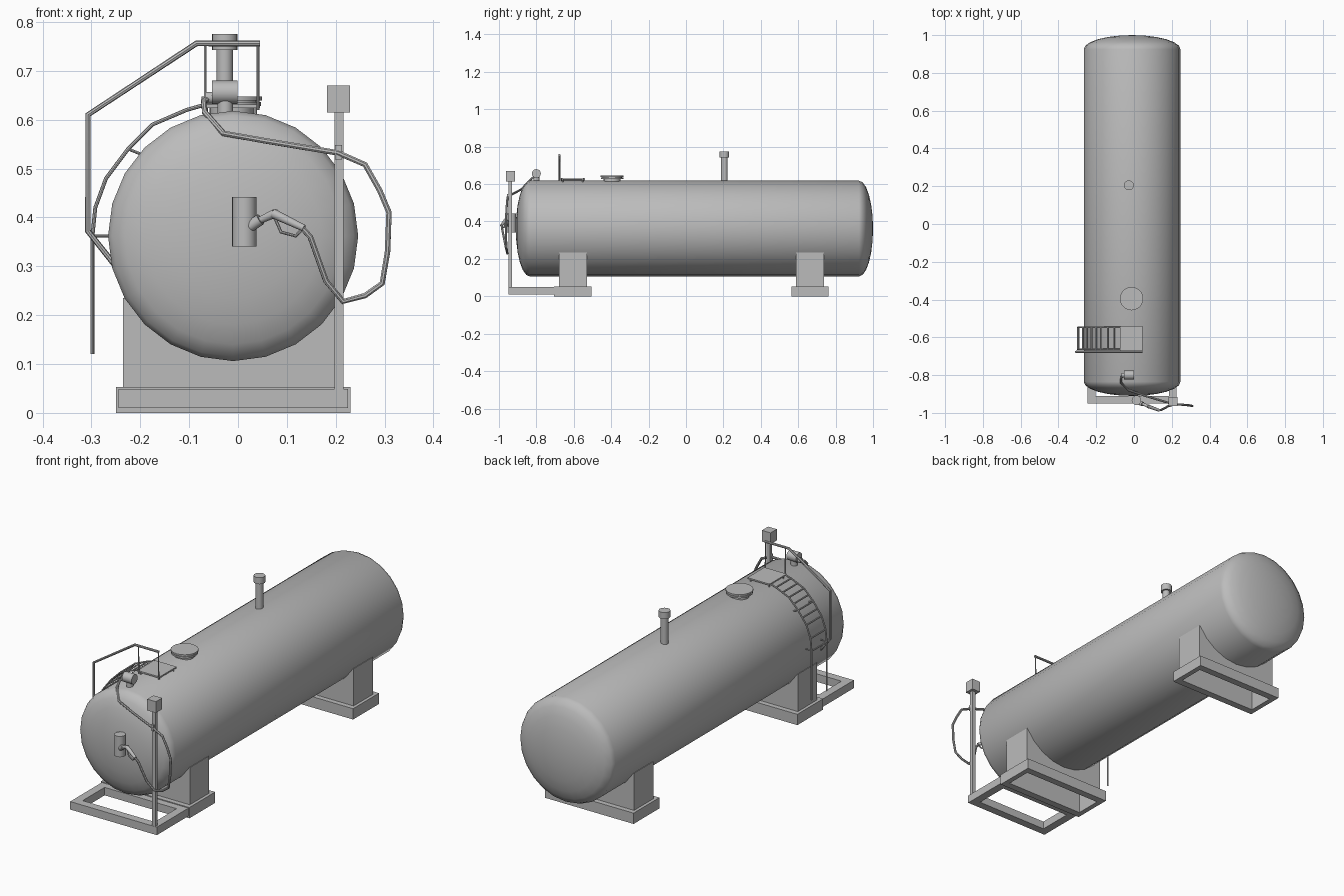
import bpy, bmesh, math
from mathutils import Vector, Matrix

if "Cube" in bpy.data.objects:
    bpy.data.objects.remove(bpy.data.objects["Cube"])

grey = bpy.data.materials.new("plain_grey")
grey.use_nodes = True
COLOUR = (0.5, 0.5, 0.5, 1)
grey.diffuse_color = COLOUR
grey.node_tree.nodes["Principled BSDF"].inputs["Base Color"].default_value = COLOUR

CX, CZ, R = -0.01, 0.362, 0.256  # tank axis and radius


def finish(name, bm, smooth=False):
    bmesh.ops.recalc_face_normals(bm, faces=bm.faces)
    mesh = bpy.data.meshes.new(name)
    bm.to_mesh(mesh)
    bm.free()
    mesh.materials.append(grey)
    ob = bpy.data.objects.new(name, mesh)
    bpy.context.collection.objects.link(ob)
    if smooth:
        bpy.ops.object.select_all(action='DESELECT')
        ob.select_set(True)
        bpy.context.view_layer.objects.active = ob
        bpy.ops.object.shade_smooth_by_angle(angle=math.radians(35))
    return ob


def add_box(bm, x, y, z):
    lo, hi = Vector((x[0], y[0], z[0])), Vector((x[1], y[1], z[1]))
    m = Matrix.Translation((lo + hi) / 2) @ Matrix.Diagonal((*(hi - lo), 1))
    bmesh.ops.create_cube(bm, size=1, matrix=m)


def box(name, x, y, z):
    bm = bmesh.new()
    add_box(bm, x, y, z)
    return finish(name, bm)


def ring(name, x, y, z, wx, wy):
    """Open rectangular frame made of four bars."""
    bm = bmesh.new()
    for ya, yb in ((y[0], y[0] + wy), (y[1] - wy, y[1])):
        add_box(bm, x, (ya, yb), z)
    for xa, xb in ((x[0], x[0] + wx), (x[1] - wx, x[1])):
        add_box(bm, (xa, xb), (y[0] + wy, y[1] - wy), z)
    return finish(name, bm)


def add_rod(bm, a, b, r1, r2=None, sides=16):
    a, b = Vector(a), Vector(b)
    d = b - a
    m = Matrix.Translation((a + b) / 2) @ d.to_track_quat('Z', 'Y').to_matrix().to_4x4()
    bmesh.ops.create_cone(bm, cap_ends=True, segments=sides, radius1=r1,
                          radius2=r1 if r2 is None else r2, depth=d.length, matrix=m)


def rods(name, pairs, r, sides=16):
    bm = bmesh.new()
    for a, b in pairs:
        add_rod(bm, a, b, r, sides=sides)
    return finish(name, bm, True)


def stack(name, x, y, levels):
    """Upright stack of discs given as (bottom, top, radius)."""
    bm = bmesh.new()
    for z0, z1, r in levels:
        add_rod(bm, (x, y, z0), (x, y, z1), r, sides=20)
    return finish(name, bm, True)


def pipe(name, pts, r):
    """Bent tube through the points."""
    cu = bpy.data.curves.new(name, 'CURVE')
    cu.dimensions = '3D'
    cu.bevel_depth, cu.bevel_resolution, cu.use_fill_caps = r, 2, True
    sp = cu.splines.new('POLY')
    sp.points.add(len(pts) - 1)
    for p, co in zip(sp.points, pts):
        p.co = (*co, 1)
    cu.materials.append(grey)
    ob = bpy.data.objects.new(name, cu)
    bpy.context.collection.objects.link(ob)
    bpy.ops.object.select_all(action='DESELECT')
    ob.select_set(True)
    bpy.context.view_layer.objects.active = ob
    bpy.ops.object.convert(target='MESH')
    bpy.ops.object.shade_smooth_by_angle(angle=math.radians(35))


# Tank: cylinder with shallow elliptical ends
Y0, Y1, DOME, SIDES, STEPS = -0.835, 0.925, 0.075, 24, 6
arc = [math.pi / 2 * i / STEPS for i in range(STEPS)]
profile = [(Y0 - DOME * math.sin(a), R * math.cos(a)) for a in reversed(arc)]
profile += [(Y1 + DOME * math.sin(a), R * math.cos(a)) for a in arc]
bm = bmesh.new()
loops = []
for y, r in profile:
    loops.append([bm.verts.new((CX + r * math.sin(t), y, CZ + r * math.cos(t)))
                  for t in (math.tau * k / SIDES for k in range(SIDES))])
for la, lb in zip(loops, loops[1:]):
    for k in range(SIDES):
        j = (k + 1) % SIDES
        bm.faces.new((la[k], la[j], lb[j], lb[k]))
for loop, y in ((loops[0], Y0 - DOME), (loops[-1], Y1 + DOME)):
    tip = bm.verts.new((CX, y, CZ))
    for k in range(SIDES):
        bm.faces.new((loop[k], loop[(k + 1) % SIDES], tip))
finish("tank", bm, True)

# Saddles: open box on a hollow base frame
for side, y in (("front", -0.605), ("back", 0.663)):
    ring(side + "_base", (-0.25, 0.23), (y - 0.1, y + 0.1), (0, 0.053), 0.025, 0.035)
    ring(side + "_saddle", (-0.235, 0.215), (y - 0.075, y + 0.075), (0.04, 0.235), 0.01, 0.01)

# Front skid and display post
ring("front_skid", (-0.245, 0.225), (-0.95, -0.7), (0.01, 0.049), 0.04, 0.04)
box("post", (0.197, 0.216), (-0.949, -0.93), (0.045, 0.62))
box("post_head", (0.182, 0.229), (-0.963, -0.915), (0.615, 0.67))
box("hose_clip", (0.198, 0.213), (-0.957, -0.945), (0.518, 0.548))

# Vent pipe and manhole
stack("vent", -0.027, 0.205, ((0.6, 0.745, 0.017), (0.743, 0.775, 0.026)))
stack("manhole", -0.013, -0.395, ((0.6, 0.632, 0.045), (0.628, 0.636, 0.06), (0.639, 0.647, 0.062),
                                  (0.63, 0.642, 0.052)))

# Filling valve
stack("valve_neck", -0.026, -0.8, ((0.58, 0.64, 0.016),))
rods("valve_body", [((-0.053, -0.8, 0.656), (-0.001, -0.8, 0.656))], 0.024)
rods("valve_outlet", [((-0.066, -0.8, 0.645), (-0.05, -0.8, 0.645))], 0.012)

# Hose from valve over the post clip and around to the nozzle
pipe("hose", [(-0.058, -0.8, 0.645), (-0.07, -0.815, 0.638), (-0.068, -0.84, 0.615),
              (-0.03, -0.88, 0.572), (0.06, -0.91, 0.556), (0.205, -0.953, 0.532),
              (0.26, -0.957, 0.508), (0.29, -0.96, 0.455), (0.309, -0.963, 0.41),
              (0.306, -0.963, 0.33), (0.295, -0.96, 0.265), (0.26, -0.957, 0.24),
              (0.215, -0.955, 0.228), (0.18, -0.965, 0.27), (0.148, -0.983, 0.36),
              (0.13, -0.985, 0.38)], 0.006)

# Nozzle with trigger guard, resting in its holder
stack("nozzle_holder", 0.013, -0.933, ((0.34, 0.442, 0.025),))
bm = bmesh.new()
add_rod(bm, (0.025, -0.945, 0.382), (0.046, -0.953, 0.396), 0.012)
add_rod(bm, (0.04, -0.95, 0.392), (0.075, -0.965, 0.408), 0.007, 0.009)
add_rod(bm, (0.072, -0.964, 0.408), (0.135, -0.987, 0.378), 0.01, 0.007)
add_rod(bm, (0.077, -0.965, 0.405), (0.077, -0.965, 0.416), 0.004)
finish("nozzle", bm, True)
pipe("trigger_guard", [(0.075, -0.966, 0.4), (0.088, -0.972, 0.37), (0.118, -0.982, 0.362),
                       (0.134, -0.986, 0.378)], 0.0035)

# Platform with short feet
box("platform", (-0.075, 0.045), (-0.672, -0.54), (0.624, 0.631))
rods("platform_feet", [((x, y, 0.59), (x, y, 0.626)) for x in (-0.065, 0.035)
                       for y in (-0.66, -0.552)], 0.004, 8)

# Ladder following the tank, then dropping straight down
path = [(-0.07, 0.63), (-0.105, 0.62), (-0.175, 0.59), (-0.225, 0.54), (-0.27, 0.48),
        (-0.292, 0.42), (-0.298, 0.36), (-0.298, 0.12)]
RAILS = (-0.664, -0.547)
for side, y in zip(("front", "back"), RAILS):
    pipe("ladder_rail_" + side, [(x, y, z) for x, z in path], 0.004)
rungs = path[1:7] + [(-0.14, 0.605), (-0.2, 0.565), (-0.248, 0.51)]
rods("ladder_rungs", [((x, RAILS[0], z), (x, RAILS[1], z)) for x, z in rungs], 0.004, 8)
rods("ladder_brackets", [((x, y, z), (x2, y, z2)) for y in RAILS for x, z, x2, z2 in
                         ((-0.298, 0.362, -0.25, 0.362), (-0.225, 0.54, -0.195, 0.528))], 0.003, 8)

# Handrail with two uprights
HY = -0.677
pipe("handrail", [(0.045, HY, 0.756), (-0.085, HY, 0.756), (-0.307, HY, 0.61),
                  (-0.307, HY, 0.372), (-0.25, HY, 0.3)], 0.006)
rods("handrail_posts", [((x, HY + 0.004, 0.62), (x, HY + 0.002, 0.756))
                        for x in (-0.067, 0.041)], 0.003, 8)
